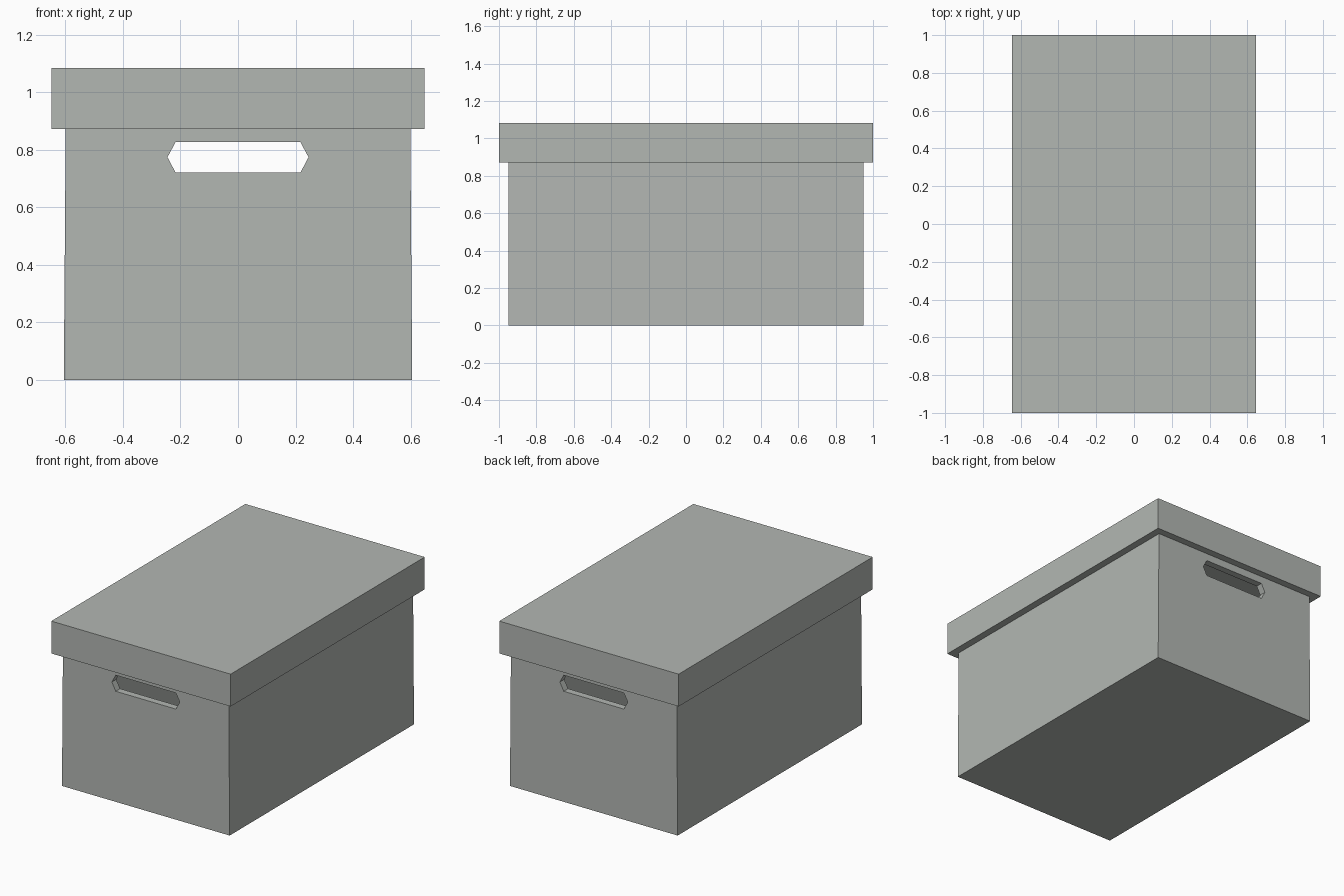
import bpy, bmesh

if "Cube" in bpy.data.objects:
    bpy.data.objects.remove(bpy.data.objects["Cube"])

grey = bpy.data.materials.new("warm_grey")
grey.diffuse_color = (0.45, 0.475, 0.45, 1)
grey.use_nodes = True
grey.node_tree.nodes["Principled BSDF"].inputs["Base Color"].default_value = grey.diffuse_color


def prism(name, lower, upper):
    """Closed solid between two matching rings of points."""
    bm = bmesh.new()
    a = [bm.verts.new(p) for p in lower]
    b = [bm.verts.new(p) for p in upper]
    bm.faces.new(a[::-1])
    bm.faces.new(b)
    n = len(a)
    for i in range(n):
        j = (i + 1) % n
        bm.faces.new((a[i], a[j], b[j], b[i]))
    bmesh.ops.recalc_face_normals(bm, faces=bm.faces)
    mesh = bpy.data.meshes.new(name)
    bm.to_mesh(mesh)
    bm.free()
    mesh.materials.append(grey)
    obj = bpy.data.objects.new(name, mesh)
    bpy.context.collection.objects.link(obj)
    return obj


def rect(x, y, z):
    return [(-x, -y, z), (x, -y, z), (x, y, z), (-x, y, z)]


def hollow(obj, open_up, thickness):
    """Remove the top or bottom face and give the walls thickness inwards."""
    bm = bmesh.new()
    bm.from_mesh(obj.data)
    gone = [f for f in bm.faces if f.normal.z * open_up > 0.9]
    bmesh.ops.delete(bm, geom=gone, context='FACES')
    bm.to_mesh(obj.data)
    bm.free()
    mod = obj.modifiers.new("walls", 'SOLIDIFY')
    mod.thickness = thickness
    mod.offset = -1
    mod.use_even_offset = True


# Box body, very slightly narrower towards the top
body = prism("box_body", rect(0.605, 0.95, 0), rect(0.597, 0.95, 1.03))
hollow(body, 1, 0.045)

# Lid, an open-bottomed tray over the body
lid = prism("lid", rect(0.647, 1.0, 0.872), rect(0.647, 1.0, 1.083))
hollow(lid, -1, 0.047)

# Six-sided hand hole through both end walls
outline = [(-0.245, 0.774), (-0.217, 0.721), (0.217, 0.721),
           (0.245, 0.774), (0.217, 0.826), (-0.217, 0.826)]
cutter = prism("handle_cutter", [(x, -1.2, z) for x, z in outline],
               [(x, 1.2, z) for x, z in outline])
cutter.hide_render = True
cutter.display_type = 'WIRE'
cut = body.modifiers.new("hand_holes", 'BOOLEAN')
cut.operation = 'DIFFERENCE'
cut.solver = 'EXACT'
cut.object = cutter
